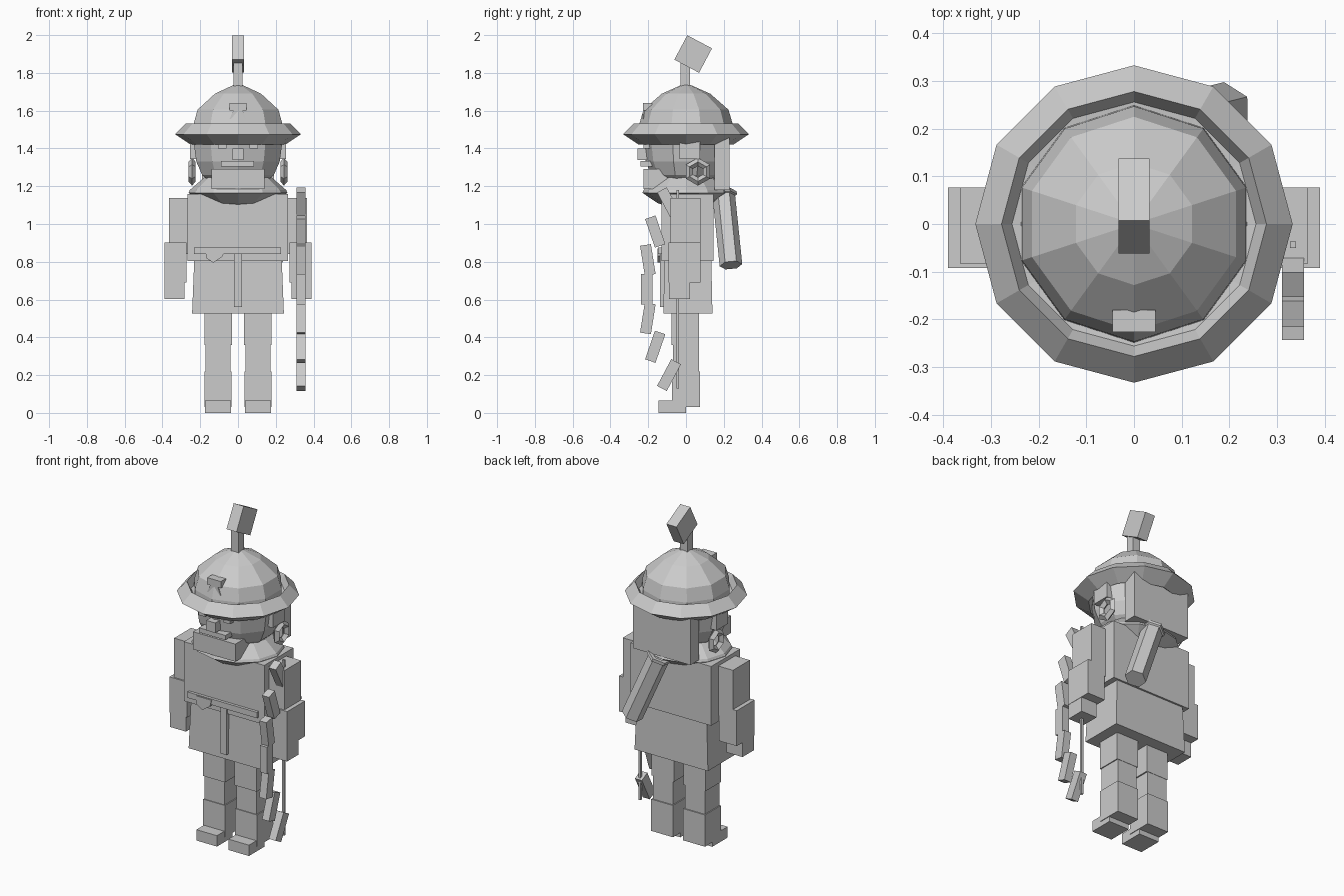
import bpy, bmesh, math
from mathutils import Vector

if "Cube" in bpy.data.objects:
    bpy.data.objects.remove(bpy.data.objects["Cube"])

grey = bpy.data.materials.new("plain_grey")
grey.diffuse_color = (0.6, 0.6, 0.6, 1)
grey.use_nodes = True
grey.node_tree.nodes["Principled BSDF"].inputs["Base Color"].default_value = grey.diffuse_color


def finish(name, bm):
    bmesh.ops.recalc_face_normals(bm, faces=bm.faces)
    me = bpy.data.meshes.new(name)
    bm.to_mesh(me)
    bm.free()
    me.materials.append(grey)
    ob = bpy.data.objects.new(name, me)
    bpy.context.collection.objects.link(ob)
    return ob


def box(name, x, y, z, tilt=0, taper=1.0):
    """Box from (min, max) ranges, tilted about x in degrees, top scaled by taper."""
    bm = bmesh.new()
    bmesh.ops.create_cube(bm, size=1)
    for v in bm.verts:
        f = taper if v.co.z > 0 else 1
        v.co = Vector((v.co.x * (x[1] - x[0]) * f, v.co.y * (y[1] - y[0]) * f, v.co.z * (z[1] - z[0])))
    ob = finish(name, bm)
    ob.location = (sum(x) / 2, sum(y) / 2, sum(z) / 2)
    ob.rotation_euler.x = math.radians(tilt)
    return ob


def pair(name, x, y, z, **kw):
    """The same box on the left and right sides."""
    box("right_" + name, x, y, z, **kw)
    box("left_" + name, (-x[1], -x[0]), y, z, **kw)


def lathe(name, profile, sides, start=90, ys=1.0, closed=False):
    """Spin (radius, height) points around z, first and last rings capped unless closed."""
    bm = bmesh.new()
    rings = []
    for r, z in profile:
        ring = []
        for i in range(sides):
            a = math.radians(start) + math.tau * i / sides
            ring.append(bm.verts.new((r * math.cos(a), r * ys * math.sin(a), z)))
        rings.append(ring)
    loops = list(zip(rings, rings[1:]))
    if closed:
        loops.append((rings[-1], rings[0]))
    else:
        bm.faces.new(rings[0])
        bm.faces.new(rings[-1])
    for a, b in loops:
        for i in range(sides):
            j = (i + 1) % sides
            bm.faces.new((a[i], a[j], b[j], b[i]))
    return finish(name, bm)


def plate(name, points, y0, y1):
    """Extrude an (x, z) outline along y."""
    bm = bmesh.new()
    f = bm.faces.new([bm.verts.new((x, y0, z)) for x, z in points])
    ext = bmesh.ops.extrude_face_region(bm, geom=[f])["geom"]
    for v in ext:
        if isinstance(v, bmesh.types.BMVert):
            v.co.y = y1
    return finish(name, bm)


# Legs and feet
pair("thigh", (0.032, 0.178), (-0.077, 0.07), (0.36, 0.56))
pair("shin", (0.04, 0.172), (-0.07, 0.068), (0.2, 0.37))
pair("boot", (0.034, 0.178), (-0.075, 0.075), (0.03, 0.22))
pair("foot", (0.038, 0.174), (-0.145, 0.0), (0.0, 0.065))

# Tunic, belt and hanging ties
box("tunic_skirt", (-0.243, 0.243), (-0.12, 0.14), (0.525, 0.83), taper=0.95)
box("torso", (-0.268, 0.265), (-0.13, 0.145), (0.805, 1.16))
box("belt", (-0.233, 0.228), (-0.147, 0.14), (0.84, 0.875))
box("belt_tie", (-0.02, 0.02), (-0.138, -0.11), (0.56, 0.84))
plate("belt_knot", [(-0.17, 0.87), (-0.07, 0.87), (-0.08, 0.83), (-0.13, 0.795), (-0.17, 0.82)], -0.152, -0.125)

# Arms and hands
pair("upper_arm", (0.26, 0.365), (-0.083, 0.077), (0.84, 1.137))
pair("forearm", (0.272, 0.39), (-0.092, 0.077), (0.69, 0.902))
pair("hand", (0.282, 0.388), (-0.09, 0.02), (0.602, 0.75))

# Flared collar
lathe("collar", [(0.1, 1.09), (0.17, 1.11), (0.262, 1.165), (0.255, 1.18), (0.18, 1.245)], 12, ys=0.88)

# Head, hair and face
lathe("head", [(0.13, 1.2), (0.2, 1.26), (0.232, 1.33), (0.245, 1.42), (0.245, 1.48)], 10, ys=0.92)
box("back_hair", (-0.19, 0.19), (0.15, 0.23), (1.18, 1.46))
pair("side_hair", (0.2, 0.255), (-0.035, 0.075), (1.345, 1.46))
box("beard", (-0.14, 0.14), (-0.225, -0.1), (1.185, 1.29))
box("mustache", (-0.09, 0.085), (-0.24, -0.17), (1.305, 1.333))
box("nose", (-0.03, 0.03), (-0.258, -0.18), (1.34, 1.4))
pair("eye", (0.06, 0.105), (-0.225, -0.19), (1.4, 1.42))

# Hexagonal ear rings
for side, sx in (("right", 1), ("left", -1)):
    ring = lathe(side + "_ear_ring", [(0.074, 0), (0.052, 0.019), (0.03, 0), (0.052, -0.019)],
                 6, start=0, closed=True)
    ring.rotation_euler = (0, math.pi / 2, 0)
    ring.location = (sx * 0.243, 0.063, 1.277)

# Helmet with bowl-shaped brim, badge and crest
lathe("helmet_dome", [(0.25, 1.46), (0.247, 1.53), (0.225, 1.605), (0.128, 1.69), (0.02, 1.738)], 10)
lathe("helmet_brim", [(0.2, 1.462), (0.25, 1.42), (0.333, 1.475), (0.278, 1.532), (0.256, 1.49),
                      (0.2, 1.485)], 12, closed=True)
plate("helmet_badge", [(-0.045, 1.555), (-0.025, 1.6), (-0.045, 1.6), (-0.045, 1.64),
                       (0.045, 1.64), (0.045, 1.6), (0.025, 1.6), (0.045, 1.555)], -0.227, -0.18)
box("crest_stem", (-0.024, 0.024), (-0.03, 0.022), (1.71, 1.86))
box("crest_block", (-0.033, 0.033), (-0.036, 0.112), (1.827, 1.973), tilt=-28)

# Quiver slung across the back
top, bottom = Vector((0.04, 0.2, 1.15)), Vector((0.19, 0.238, 0.782))
axis = top - bottom
quiver = lathe("quiver", [(0.06, 0), (0.06, axis.length)], 6)
rim = lathe("quiver_rim", [(0.05, axis.length - 0.01), (0.07, axis.length), (0.07, axis.length + 0.018),
                           (0.045, axis.length + 0.018)], 6, closed=True)
for ob in (quiver, rim):
    ob.rotation_mode = 'QUATERNION'
    ob.rotation_quaternion = Vector((0, 0, 1)).rotation_difference(axis)
    ob.location = bottom

# Bow made of staggered limbs mirrored about its grip, with a string
bx, mid = (0.311, 0.357), 0.655
box("bow_grip", bx, (-0.237, -0.178), (mid - 0.08, mid + 0.08))
for i, (y, dz, tilt) in enumerate([(-0.202, 0.155, 9), (-0.163, 0.305, 19), (-0.09, 0.455, 28)]):
    for side, s in (("upper", 1), ("lower", -1)):
        z = mid + s * dz
        box(f"bow_{side}_limb_{i + 1}", bx, (y - 0.029, y + 0.029), (z - 0.08, z + 0.08), tilt=s * tilt)
box("bow_string", (0.327, 0.34), (-0.05, -0.037), (0.13, 1.18))
